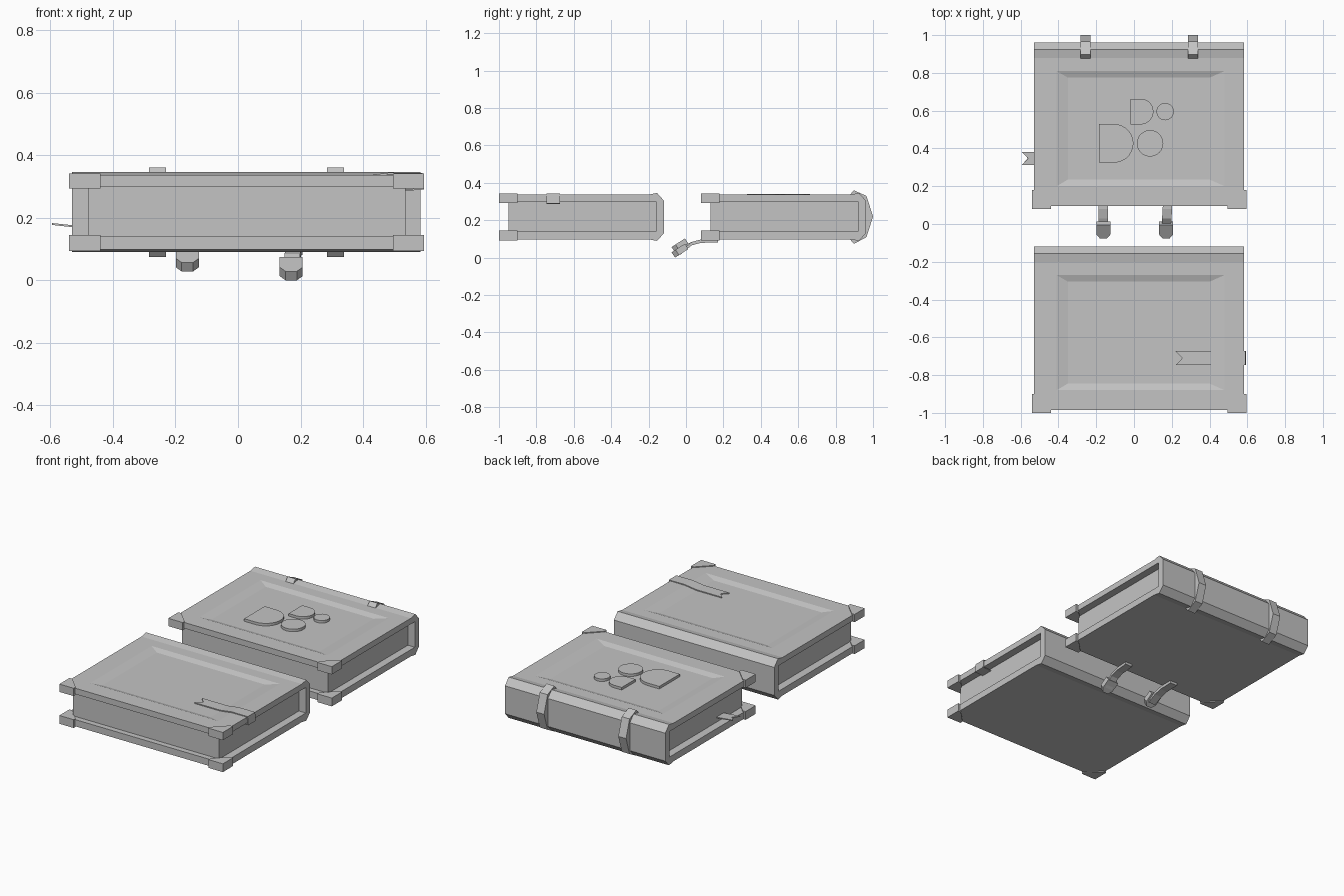
import bpy, bmesh, math
from mathutils import Matrix, Vector

if "Cube" in bpy.data.objects:
    bpy.data.objects.remove(bpy.data.objects["Cube"])

grey = bpy.data.materials.new("plain_grey")
grey.diffuse_color = (0.55, 0.55, 0.55, 1)
grey.use_nodes = True
grey.node_tree.nodes["Principled BSDF"].inputs["Base Color"].default_value = grey.diffuse_color

X0, X1 = -0.53, 0.583      # cover width
STEP = 1.08                # distance between the two books


def finish(bm, name):
    bmesh.ops.recalc_face_normals(bm, faces=bm.faces)
    me = bpy.data.meshes.new(name)
    bm.to_mesh(me)
    bm.free()
    me.materials.append(grey)
    ob = bpy.data.objects.new(name, me)
    bpy.context.collection.objects.link(ob)
    return ob


def prism_bm(pts, vec):
    """Extrude a closed 3D outline along vec."""
    bm = bmesh.new()
    f = bm.faces.new([bm.verts.new(p) for p in pts])
    r = bmesh.ops.extrude_face_region(bm, geom=[f])
    vs = [g for g in r["geom"] if isinstance(g, bmesh.types.BMVert)]
    bmesh.ops.translate(bm, verts=vs, vec=vec)
    bmesh.ops.recalc_face_normals(bm, faces=bm.faces)
    return bm


def side_prism(name, yz, x0, x1):
    return finish(prism_bm([(x0, y, z) for y, z in yz], (x1 - x0, 0, 0)), name)


def plate(name, xy, z0, z1):
    return finish(prism_bm([(x, y, z0) for x, y in xy], (0, 0, z1 - z0)), name)


def ribbon(name, path, ya, yb, notch):
    """Thin strip along an x-z path with a forked end at its first point."""
    bm = bmesh.new()
    rows = [[bm.verts.new((x, y, z)) for y in (ya, yb)] for x, z in path]
    (xa, za), (xb, zb) = path[:2]
    n = bm.verts.new(Vector((xa, (ya + yb) / 2, za)).lerp(
        Vector((xb, (ya + yb) / 2, zb)), notch))
    bm.faces.new([rows[0][0], rows[1][0], rows[1][1], rows[0][1], n])
    for a, b in zip(rows[1:], rows[2:]):
        bm.faces.new([a[0], b[0], b[1], a[1]])
    ob = finish(bm, name)
    mod = ob.modifiers.new("thickness", "SOLIDIFY")
    mod.thickness, mod.offset = 0.006, 0


def book(tag, dy):
    # Covers and faceted spine as one C-shaped profile
    prof = [(0.095, 0.30), (0.095, 0.337), (0.88, 0.337), (0.925, 0.346),
            (0.962, 0.305), (0.962, 0.13), (0.925, 0.09), (0.88, 0.098),
            (0.095, 0.098), (0.095, 0.14), (0.92, 0.14), (0.92, 0.30)]
    bm = prism_bm([(X0, y + dy, z) for y, z in prof], (X1 - X0, 0, 0))
    # Sunken panel in the top cover
    top = max((f for f in bm.faces if f.normal.z > 0.99),
              key=lambda f: f.calc_center_median().z)
    bmesh.ops.inset_individual(bm, faces=[top], thickness=0.1)
    for v in top.verts:
        v.co.x = -0.41 if v.co.x < 0 else 0.48
        v.co.y = dy + (0.20 if v.co.y - dy < 0.5 else 0.81)
    bmesh.ops.inset_individual(bm, faces=[top], thickness=0.05)
    for v in top.verts:
        v.co.x = -0.35 if v.co.x < 0 else 0.40
        v.co.z -= 0.012
    finish(bm, tag + "_cover")

    # Page block
    side_prism(tag + "_pages", [(0.13 + dy, 0.139), (0.921 + dy, 0.139),
                                (0.921 + dy, 0.301), (0.13 + dy, 0.301)], -0.48, 0.535)

    # Triangular corner guards on both covers
    for z0, z1 in ((0.093, 0.145), (0.293, 0.342)):
        for side, x, s in (("left", -0.54, 1), ("right", 0.595, -1)):
            y = 0.08 + dy
            plate(f"{tag}_corner_{side}", [(x, y), (x + s * 0.10, y), (x + s * 0.10, y + 0.02),
                  (x + s * 0.02, y + 0.10), (x, y + 0.10)], z0, z1)


book("back_book", 0)
book("front_book", -STEP)

# Bands over the spine of the back book
band = [(0.875, 0.335), (0.898, 0.36), (0.965, 0.33), (1.0, 0.22), (0.965, 0.11),
        (0.898, 0.074), (0.875, 0.10), (0.93, 0.12), (0.94, 0.22), (0.93, 0.31)]
for x in (-0.257, 0.312):
    side_prism("spine_band", band, x - 0.027, x + 0.027)

# Hanging straps with pointed metal ends
for x, lean, drop in ((-0.162, 0.0, 0.0), (0.182, -0.012, 0.022)):
    path = [(0.17, 0.10), (0.08, 0.097), (0.03, 0.084), (-0.03, 0.056 - drop)]
    yz = path + [(y, z - 0.018) for y, z in reversed(path)]
    ob = side_prism("strap", yz, x - 0.025, x + 0.025)
    for v in ob.data.vertices:
        v.co.x += lean * min(1, (0.17 - v.co.y) / 0.2)
    w = 0.037
    shape = [(-w, 0.04), (w, 0.04), (w, -0.02), (0.018, -0.045), (-0.018, -0.045), (-w, -0.02)]
    bm = prism_bm([(a, b, -0.017) for a, b in shape], (0, 0, 0.034))
    bmesh.ops.transform(bm, verts=bm.verts, matrix=Matrix.Translation(
        (x + lean, -0.03, 0.067 - drop * 1.1)) @ Matrix.Rotation(math.radians(33), 4, "X"))
    if drop:   # rest the lowest point on the ground
        low = min(v.co.z for v in bm.verts)
        bmesh.ops.translate(bm, verts=bm.verts, vec=(0, 0, -low))
    finish(bm, "strap_end")

# Round and half-round studs on the back book
def arc(cx, cy, r, a0, a1, n):
    return [(cx + r * math.cos(math.radians(a0 + (a1 - a0) * i / n)),
             cy + r * math.sin(math.radians(a0 + (a1 - a0) * i / n))) for i in range(n + 1)]

for cx, cy, r in ((0.165, 0.595, 0.046), (0.085, 0.427, 0.07)):
    plate("round_stud", arc(cx, cy, r, 0, 360, 24)[:-1], 0.322, 0.341)
for x0, cx, cy, r in ((-0.018, 0.035, 0.595, 0.068), (-0.185, -0.105, 0.427, 0.102)):
    plate("half_round_stud", [(x0, cy + r), (x0, cy - r)] + arc(cx, cy, r, -90, 90, 14),
          0.322, 0.341)

# Forked bookmark ribbons
ribbon("front_bookmark", [(0.22, 0.330), (0.40, 0.330), (0.48, 0.341), (0.588, 0.341),
                          (0.592, 0.292), (0.52, 0.288)], -0.747, -0.673, 0.2)
ribbon("back_bookmark", [(-0.595, 0.180), (-0.52, 0.172), (-0.47, 0.168)], 0.312, 0.382, 0.45)
